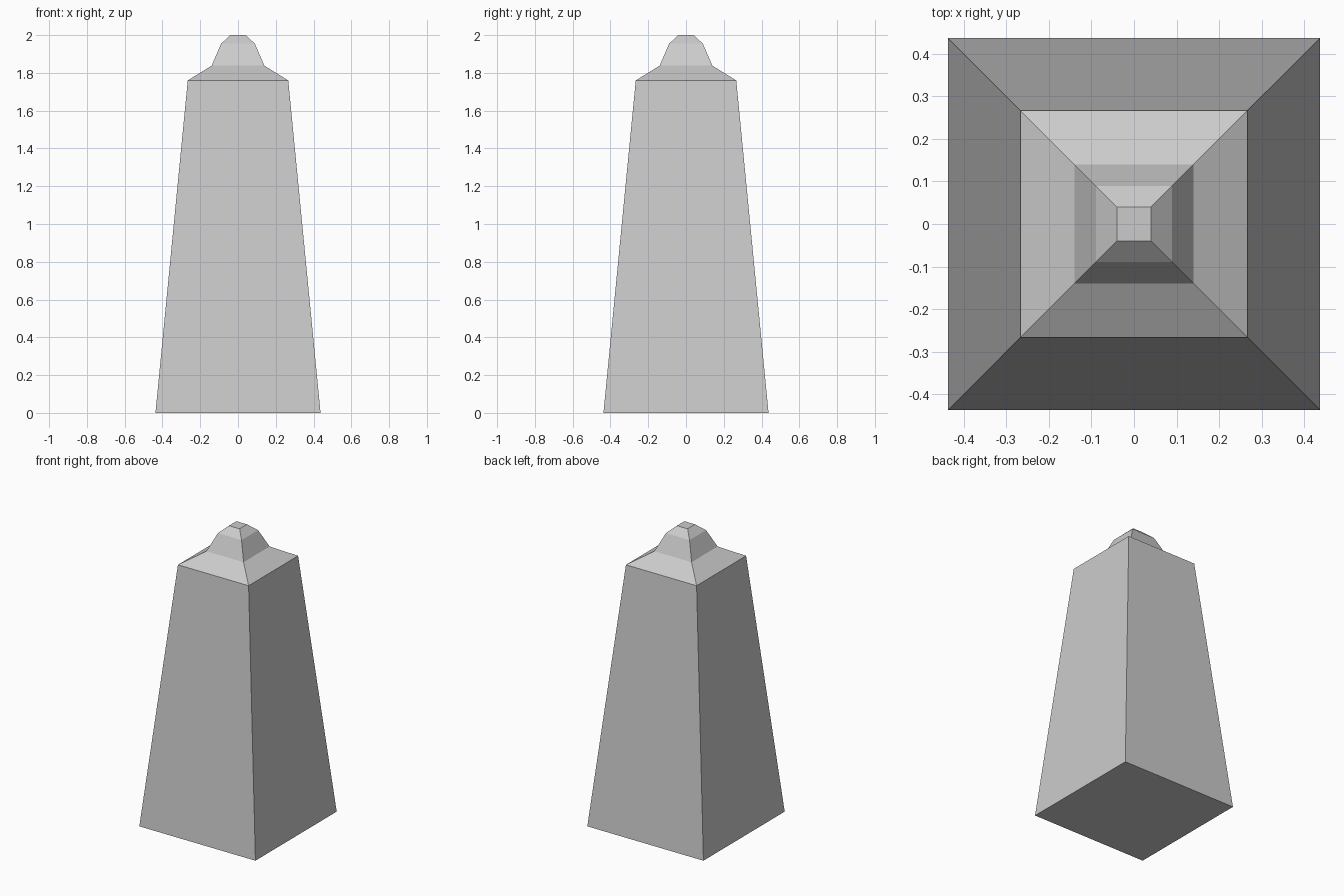
import bpy
import bmesh

if "Cube" in bpy.data.objects:
    bpy.data.objects.remove(bpy.data.objects["Cube"])

# Half width and height of each square section, bottom to top
PROFILE = [
    (0.437, 0.0),    # base
    (0.266, 1.76),   # shoulder
    (0.14, 1.838),   # foot of the cap
    (0.089, 1.955),  # cap bevel
    (0.04, 2.0),     # flat tip
]
CORNERS = [(-1, -1), (1, -1), (1, 1), (-1, 1)]


def stacked_square_sections(name, profile):
    bm = bmesh.new()
    rings = [[bm.verts.new((x * r, y * r, z)) for x, y in CORNERS]
             for r, z in profile]
    # Sloping sides
    for low, high in zip(rings, rings[1:]):
        for i in range(4):
            j = (i + 1) % 4
            bm.faces.new((low[i], low[j], high[j], high[i]))
    # Closed bottom and top
    bm.faces.new(rings[0][::-1])
    bm.faces.new(rings[-1])
    mesh = bpy.data.meshes.new(name)
    bm.to_mesh(mesh)
    bm.free()
    obj = bpy.data.objects.new(name, mesh)
    bpy.context.collection.objects.link(obj)
    return obj


# Tapered pillar with its stepped cap
stacked_square_sections("tapered_pillar", PROFILE)
